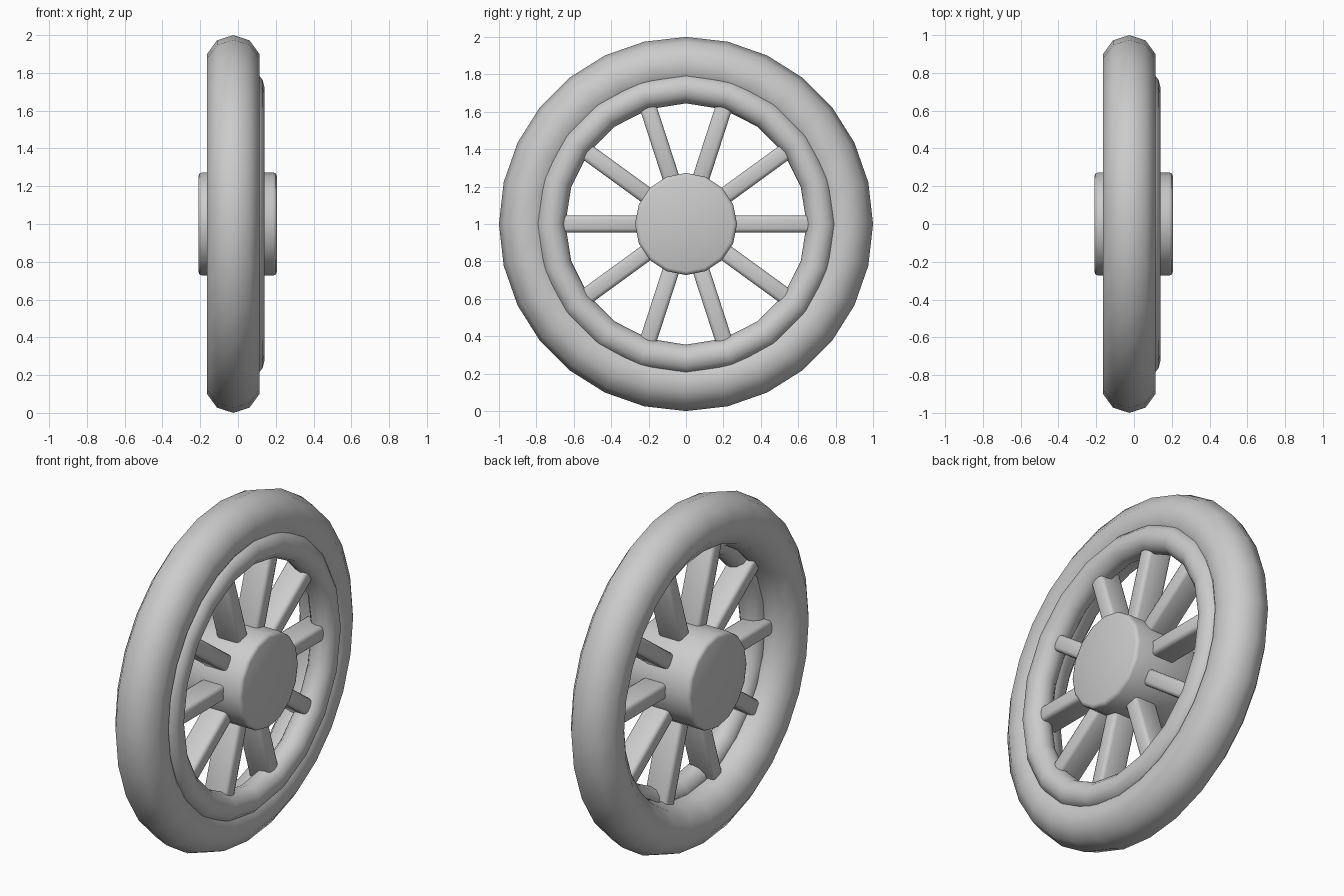
import bpy
from math import pi, cos, sin, radians
from mathutils import Matrix, Vector

if "Cube" in bpy.data.objects:
    bpy.data.objects.remove(bpy.data.objects["Cube"])

CENTRE_Z = 1.0


def smooth(obj, angle):
    bpy.ops.object.select_all(action='DESELECT')
    obj.select_set(True)
    bpy.context.view_layer.objects.active = obj
    bpy.ops.object.shade_smooth_by_angle(angle=radians(angle))


def bevel(obj, width, segments):
    mod = obj.modifiers.new("bevel", 'BEVEL')
    mod.width, mod.segments = width, segments
    mod.limit_method, mod.angle_limit = 'ANGLE', radians(40)
    bpy.ops.object.modifier_apply(modifier=mod.name)


def ring(name, x, radius, half_x, half_r, steps, sides):
    """Elliptical-section ring turned about the x axis."""
    verts, faces = [], []
    for i in range(steps):
        a = 2 * pi * i / steps
        for j in range(sides):
            b = 2 * pi * j / sides
            r = radius + half_r * cos(b)
            verts.append((x + half_x * sin(b), r * sin(a), CENTRE_Z + r * cos(a)))
            k, m = (i + 1) % steps, (j + 1) % sides
            faces.append((i * sides + j, i * sides + m, k * sides + m, k * sides + j))
    mesh = bpy.data.meshes.new(name)
    mesh.from_pydata(verts, [], faces)
    obj = bpy.data.objects.new(name, mesh)
    bpy.context.collection.objects.link(obj)
    bpy.context.view_layer.objects.active = obj
    obj.select_set(True)
    bpy.ops.object.mode_set(mode='EDIT')
    bpy.ops.mesh.select_all(action='SELECT')
    bpy.ops.mesh.normals_make_consistent(inside=False)
    bpy.ops.object.mode_set(mode='OBJECT')
    smooth(obj, 60)


# Tyre, and the rim ring offset towards +x
ring("tyre", -0.025, 0.853, 0.147, 0.147, 28, 10)
ring("rim", 0.062, 0.725, 0.078, 0.08, 20, 12)

# Hub drum
bpy.ops.mesh.primitive_cylinder_add(vertices=16, radius=0.273, depth=0.416,
                                    location=(-0.002, 0, CENTRE_Z), rotation=(0, pi / 2, 0))
hub = bpy.context.object
hub.name = "hub"
bevel(hub, 0.02, 2)
smooth(hub, 50)

# Ten rounded bar spokes
for i in range(10):
    a = 2 * pi * i / 10
    bpy.ops.mesh.primitive_cube_add(size=1)
    spoke = bpy.context.object
    spoke.name = f"spoke_{i + 1}"
    spoke.data.transform(Matrix.Diagonal((0.15, 0.54, 0.09, 1)))
    bevel(spoke, 0.02, 2)
    spoke.location = (0.02, 0.47 * cos(a), CENTRE_Z + 0.47 * sin(a))
    spoke.rotation_euler = (a, 0, 0)
    smooth(spoke, 50)
